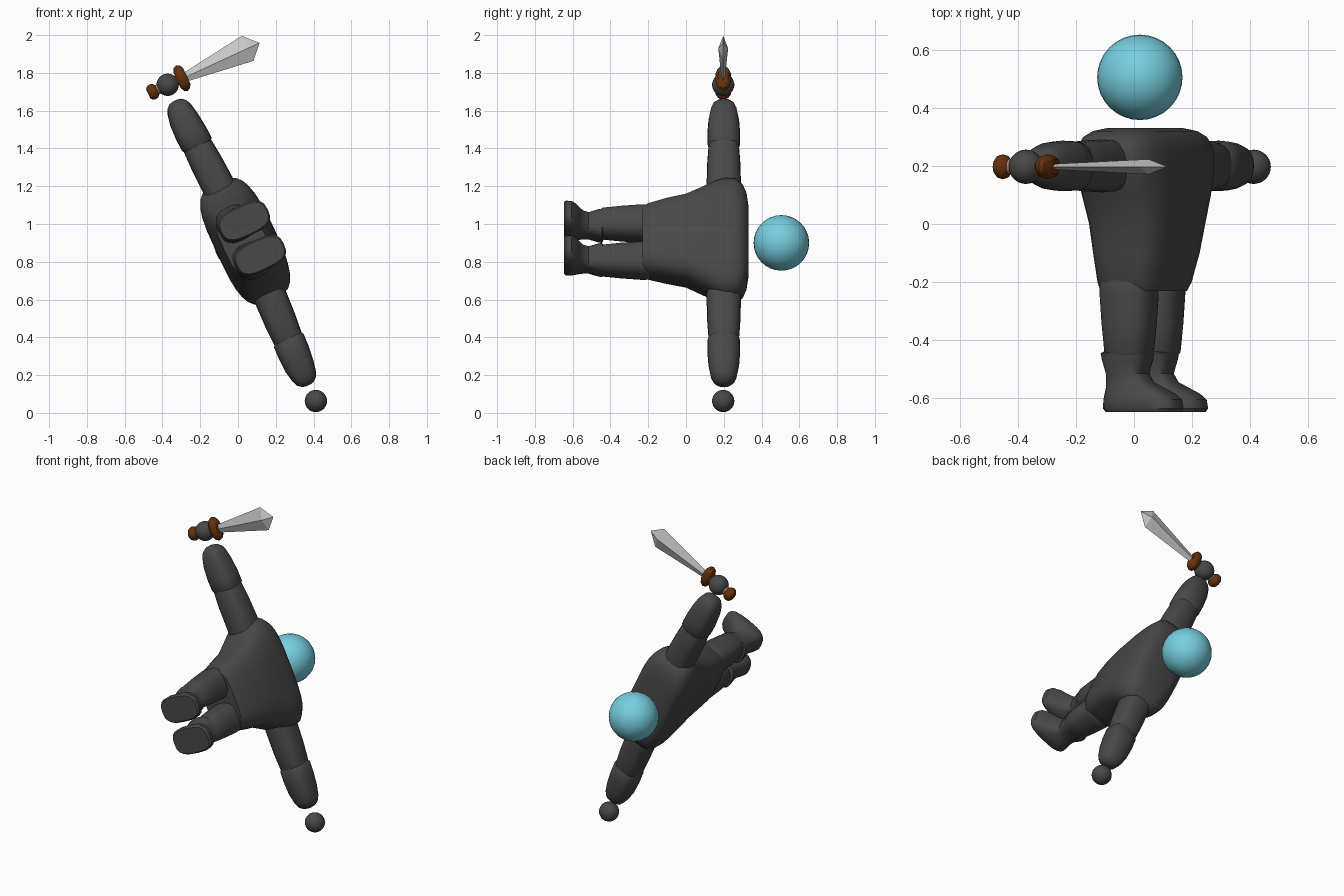
import bpy, bmesh, math
from mathutils import Vector

# Body frame: L = sideways, F = forwards, U = towards the head
L = Vector((0.424, 0, -0.905))
F = Vector((0.905, 0, 0.424))
U = Vector((0, 1, 0))
C = Vector((0.02, 0, 0.90))


def material(name, rgb):
    m = bpy.data.materials.new(name)
    m.diffuse_color = (*rgb, 1)
    return m


DARK = material("dark grey", (0.065, 0.065, 0.065))
CYAN = material("light cyan", (0.18, 0.62, 0.74))
BROWN = material("dark brown", (0.13, 0.032, 0.004))
COPPER = material("copper pink", (0.48, 0.20, 0.15))
STEEL = material("pale steel", (0.58, 0.58, 0.58))


def loft(name, sections, axes, origin, mat, power=2.6, sides=20, smooth=True):
    """Skin superellipse sections (t, centre a, centre b, half a, half b)."""
    A, B, T = axes
    bm = bmesh.new()
    rings = []
    for t, ca, cb, ha, hb in sections:
        ring = []
        for i in range(sides):
            ang = 2 * math.pi * i / sides
            c, s = math.cos(ang), math.sin(ang)
            a = ca + ha * math.copysign(abs(c) ** (2 / power), c)
            b = cb + hb * math.copysign(abs(s) ** (2 / power), s)
            ring.append(bm.verts.new(origin + A * a + B * b + T * t))
        rings.append(ring)
    for r0, r1 in zip(rings, rings[1:]):
        for i in range(sides):
            j = (i + 1) % sides
            bm.faces.new((r0[i], r0[j], r1[j], r1[i]))
    bm.faces.new(rings[0])
    bm.faces.new(rings[-1])
    bmesh.ops.recalc_face_normals(bm, faces=bm.faces)
    return finish(bm, name, mat, smooth)


def finish(bm, name, mat, smooth=True):
    me = bpy.data.meshes.new(name)
    bm.to_mesh(me)
    bm.free()
    me.materials.append(mat)
    ob = bpy.data.objects.new(name, me)
    bpy.context.collection.objects.link(ob)
    if smooth:
        bpy.ops.object.select_all(action='DESELECT')
        ob.select_set(True)
        bpy.context.view_layer.objects.active = ob
        bpy.ops.object.shade_smooth_by_angle(angle=math.radians(35))
    return ob


def ball(name, centre, radius, mat):
    bm = bmesh.new()
    bmesh.ops.create_uvsphere(bm, u_segments=32, v_segments=16, radius=radius)
    bmesh.ops.translate(bm, vec=centre, verts=bm.verts)
    return finish(bm, name, mat)


# Head
ball("head", C + U * 0.505, 0.147, CYAN)

# Torso, wide at the shoulders and narrow at the hips
loft("torso", [
    (-0.23, 0, 0.015, 0.185, 0.115),
    (-0.20, 0, 0.018, 0.200, 0.125),
    (-0.10, 0, 0.025, 0.225, 0.142),
    (0.00, 0, 0.028, 0.245, 0.155),
    (0.10, 0, 0.025, 0.295, 0.163),
    (0.16, 0, 0.022, 0.328, 0.163),
    (0.20, 0, 0.020, 0.343, 0.163),
    (0.26, 0, 0.020, 0.343, 0.160),
    (0.30, 0, 0.020, 0.310, 0.145),
    (0.32, 0, 0.020, 0.265, 0.120),
    (0.33, 0, 0.020, 0.200, 0.085),
], (L, F, U), C, DARK, power=3.4, sides=28)

for side, label in ((-1, "sword_side"), (1, "free_side")):
    out = L * side
    # Arm: upper part, forearm with a rounded wrist, floating hand
    arm = C + U * 0.2
    loft("upper_arm_" + label, [
        (0.22, 0.015, 0, 0.085, 0.088),
        (0.34, 0.015, 0, 0.088, 0.091),
        (0.46, 0.010, 0, 0.086, 0.088),
        (0.56, 0.006, 0, 0.080, 0.081),
        (0.59, 0.006, 0, 0.072, 0.072),
    ], (F, U, out), arm, DARK)
    loft("forearm_" + label, [
        (0.555, 0.006, 0, 0.074, 0.074),
        (0.575, 0.006, 0, 0.086, 0.086),
        (0.64, 0.003, 0, 0.086, 0.087),
        (0.72, 0.000, 0, 0.080, 0.081),
        (0.78, 0.000, 0, 0.068, 0.069),
        (0.81, 0.000, 0, 0.055, 0.055),
        (0.828, 0.000, 0, 0.033, 0.033),
        (0.833, 0.000, 0, 0.012, 0.012),
    ], (F, U, out), arm, DARK)
    ball("hand_" + label, arm + out * 0.925 - U * 0.003, 0.059, DARK)

    # Leg
    loft("leg_" + label, [
        (-0.16, 0, 0, 0.085, 0.085),
        (-0.21, 0, 0, 0.097, 0.097),
        (-0.24, 0, 0, 0.097, 0.097),
        (-0.34, 0, 0, 0.090, 0.091),
        (-0.44, 0, 0, 0.080, 0.082),
        (-0.455, 0, 0, 0.072, 0.072),
    ], (out, F, U), C + out * 0.108 + F * 0.01, DARK)
    # Boot with cuff, ankle and forward-pointing toe
    loft("boot_" + label, [
        (-0.435, 0, 0.00, 0.068, 0.068),
        (-0.445, 0, 0.00, 0.083, 0.086),
        (-0.465, 0, 0.00, 0.080, 0.083),
        (-0.515, 0, 0.00, 0.066, 0.070),
        (-0.545, 0, 0.01, 0.068, 0.079),
        (-0.565, 0, 0.03, 0.073, 0.100),
        (-0.585, 0, 0.048, 0.080, 0.122),
        (-0.605, 0, 0.058, 0.084, 0.136),
        (-0.635, 0, 0.060, 0.084, 0.140),
        (-0.647, 0, 0.060, 0.076, 0.132),
    ], (out, F, U), C + out * 0.100, DARK, power=3)

# Sword, pointing forwards from the raised hand
W = -L
H = C + U * 0.197 - L * 0.925
sword = (W, U, F)


def disc(name, t, thick, ha, hb, mat):
    """Rounded slab across the sword."""
    loft(name, [(t + thick * k, 0, 0, ha * r, hb * r)
                for k, r in ((-1, .62), (-.6, .9), (0, 1), (.6, .9), (1, .62))],
         sword, H, mat, power=2, sides=16)


loft("grip", [(-0.08, 0, 0, 0.027, 0.027), (0.09, 0, 0, 0.027, 0.027)],
     sword, H, COPPER, power=2, sides=12)
disc("pommel", -0.088, 0.026, 0.043, 0.043, BROWN)
disc("guard", 0.083, 0.028, 0.074, 0.043, BROWN)
# Diamond-section blade, widest near the tip
loft("blade", [
    (0.09, -0.003, 0, 0.023, 0.009),
    (0.465, -0.005, 0, 0.073, 0.026),
    (0.533, -0.006, 0, 0.002, 0.001),
], sword, H, STEEL, power=2, sides=4, smooth=False)
